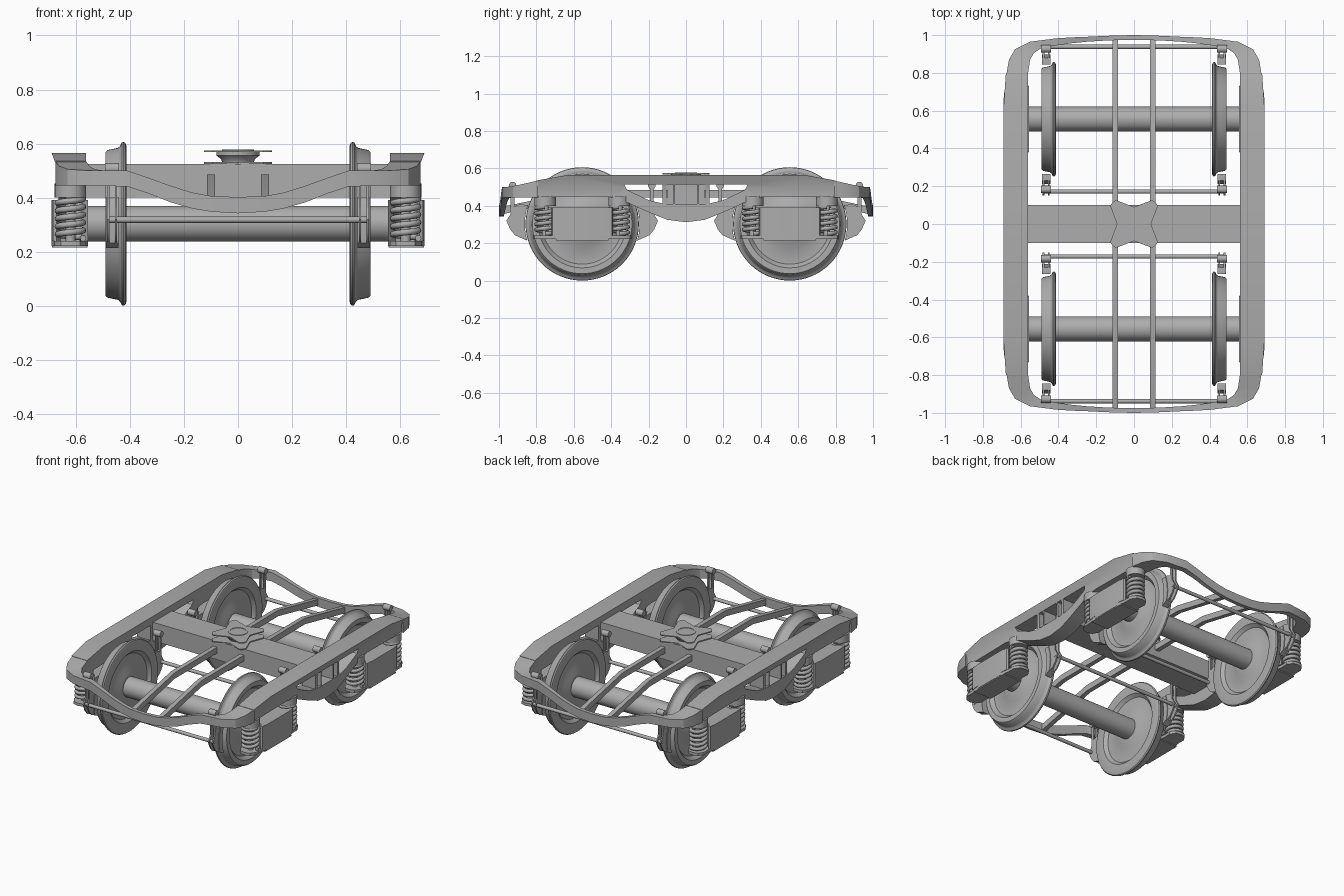
import bpy, bmesh, math
from mathutils import Vector

if "Cube" in bpy.data.objects:
    bpy.data.objects.remove(bpy.data.objects["Cube"])

AX_Y, AX_Z = 0.555, 0.303      # axle position
SIDES = [(sx, sy) for sx in (-1, 1) for sy in (-1, 1)]

grey = bpy.data.materials.new("steel grey")
grey.diffuse_color = (0.42, 0.42, 0.42, 1)
grey.use_nodes = True
grey.node_tree.nodes["Principled BSDF"].inputs["Base Color"].default_value = grey.diffuse_color


def finish(bm, name, angle=35):
    bmesh.ops.recalc_face_normals(bm, faces=bm.faces)
    me = bpy.data.meshes.new(name)
    bm.to_mesh(me)
    bm.free()
    for p in me.polygons:
        p.use_smooth = True
    me.set_sharp_from_angle(angle=math.radians(angle))
    me.materials.append(grey)
    ob = bpy.data.objects.new(name, me)
    bpy.context.scene.collection.objects.link(ob)
    return ob


def prism(name, loops, lo, hi, place, edit=None):
    """Extrude an outline (first loop) with holes from lo to hi; place maps (u, v, w) to xyz."""
    bm = bmesh.new()
    rings = []
    for w in (lo, hi):
        layer, edges = [], []
        for loop in loops:
            vs = [bm.verts.new((u, v, w)) for u, v in loop]
            edges += [bm.edges.new((vs[i - 1], vs[i])) for i in range(len(vs))]
            layer.append(vs)
        bmesh.ops.triangle_fill(bm, edges=edges, use_beauty=True, use_dissolve=False)
        rings.append(layer)
    for a, b in zip(*rings):
        for i in range(len(a)):
            bm.faces.new((a[i - 1], a[i], b[i], b[i - 1]))
    for v in bm.verts:
        v.co = Vector(place(*v.co))
    if edit:
        edit(bm)
    return finish(bm, name)


def lathe(name, profile, place, n=48):
    """Spin (along, radius) points about an axis; radius 0 ends close the shape."""
    bm = bmesh.new()
    rings = []
    for a, r in profile:
        rings.append([bm.verts.new(place(a, r * math.cos(t), r * math.sin(t)))
                      for t in (2 * math.pi * i / n for i in range(n))])
    for p, q in zip(rings, rings[1:]):
        for i in range(n):
            bm.faces.new((p[i - 1], p[i], q[i], q[i - 1]))
    bmesh.ops.remove_doubles(bm, verts=bm.verts, dist=1e-5)
    return finish(bm, name)


def rod(name, x0, x1, y, z, r, n=16):
    return lathe(name, [(x0, 0), (x0, r), (x1, r), (x1, 0)],
                 lambda a, b, c: (a, y + b, z + c), n)


def post(name, x, y, z0, z1, r, n=28):
    return lathe(name, [(z0, 0), (z0, r), (z1, r), (z1, 0)],
                 lambda a, b, c: (x + b, y + c, a), n)


def box(name, x0, x1, y0, y1, z0, z1):
    return prism(name, [[(x0, y0), (x1, y0), (x1, y1), (x0, y1)]], z0, z1,
                 lambda u, v, w: (u, v, w))


# Side frames: pierced profile, flaring outward near the top
half = [(0, .312), (.1, .325), (.2, .365), (.32, .42), (.38, .442), (.43, .45),
        (.80, .445), (.80, .535), (.63, .565)]
outline = half + [(-y, z) for y, z in reversed(half[1:])]
tri = [(.33, .513), (.125, .513), (.125, .412), (.2, .43), (.315, .485)]
holes = [tri, [(-y, z) for y, z in tri]]
for a, b in ((-.105, -.07), (-.06, .06), (.07, .105)):
    holes.append([(a, .41), (b, .41), (b, .513), (a, .513)])


def flare(bm):
    bmesh.ops.bisect_plane(bm, geom=bm.verts[:] + bm.edges[:] + bm.faces[:],
                           plane_co=(0, 0, .5), plane_no=(0, 0, 1))
    for v in bm.verts:
        if abs(v.co.x) > .6:
            v.co.x += math.copysign(max(0, v.co.z - .5) * .38, v.co.x)


for sx in (-1, 1):
    prism("side_frame", [outline] + holes, .562, .665,
          lambda u, v, w: (sx * w, u, v), flare)

# End beams: lofted around the corners and dipping in the middle
# stations: outer x, y, inner x, y, bottom z, top z
st = [(.676, .79, .562, .79, .445, .535), (.662, .87, .55, .87, .445, .517),
      (.63, .925, .53, .905, .445, .505), (.55, .965, .495, .928, .445, .5),
      (.41, .983, .41, .946, .441, .5), (.33, .988, .33, .957, .415, .473),
      (.25, .991, .25, .965, .383, .444), (.17, .995, .17, .97, .36, .419),
      (.10, .998, .10, .973, .348, .406), (0, 1, 0, .975, .342, .402)]
full = st + [(-a, b, -c, d, e, f) for a, b, c, d, e, f in reversed(st[:-1])]
for sy in (-1, 1):
    bm = bmesh.new()
    rings = [[bm.verts.new(p) for p in ((a, sy * b, e), (a, sy * b, f),
                                        (c, sy * d, f), (c, sy * d, e))]
             for a, b, c, d, e, f in full]
    for p, q in zip(rings, rings[1:]):
        for i in range(4):
            bm.faces.new((p[i - 1], p[i], q[i], q[i - 1]))
    bm.faces.new(rings[0])
    bm.faces.new(rings[-1])
    finish(bm, "end_beam", 25)

# Cross bolster and the long bars running out to the end beams
box("bolster", -.575, .575, -.1, .1, .40, .525)
bar = [(.09, .485), (.55, .485), (.98, .395), (.98, .355), (.55, .445), (.09, .445)]
for sx, sy in SIDES:
    prism("long_bar", [bar], -.015, .015, lambda u, v, w: (sx * .1 + w, sy * u, v))

# Centre pivot: two four-pointed plates around a dished ring
star = []
for k in range(4):
    for off, r in ((-8, .158), (0, .162), (8, .158), (27, .108), (45, .09), (63, .108)):
        t = math.radians(45 + 90 * k + off)
        star.append((r * math.cos(t), r * math.sin(t)))
for z in (.525, .568):
    prism("pivot_plate", [star], z, z + .007, lambda u, v, w: (u, v, w))
lathe("pivot_dish", [(.53, 0), (.53, .058), (.542, .062), (.556, .08), (.569, .08), (.569, 0)],
      lambda a, b, c: (b, c, a))
lathe("pivot_ring", [(.574, .05), (.578, .05), (.578, .06), (.574, .06), (.574, .05)],
      lambda a, b, c: (b, c, a))

# Axles and wheels
wheel = [(.42, .05), (.42, .095), (.435, .125), (.435, .21), (.415, .23), (.412, .285),
         (.416, .298), (.423, .303), (.43, .301), (.437, .287), (.445, .281), (.483, .273),
         (.49, .266), (.49, .235), (.465, .215), (.465, .13), (.485, .1), (.485, .05)]
for sy in (-1, 1):
    rod("axle", -.56, .56, sy * AX_Y, AX_Z, .066, 40)
for sx, sy in SIDES:
    lathe("wheel", wheel, lambda a, b, c: (sx * a, sy * AX_Y + b, AX_Z + c), 64)

# Axle boxes: bottom tray with spring seats, and a body hollowed around the springs
SPR_X, SPR_U = .62, .198
tray_q = [(.555, .10), (.565, .17), (.562, .22), (.585, .255), (.62, .263),
          (.655, .255), (.678, .22), (.678, .17), (.69, .10)]
tray = tray_q + [(x, -u) for x, u in reversed(tray_q)]
body_q = [(.555, .18), (.568, .165), (.583, .137), (.62, .125),
          (.657, .137), (.672, .165), (.684, .16), (.69, .11)]
body = body_q + [(x, -u) for x, u in reversed(body_q)]
lower = [(.556, .14), (.556, -.14), (.688, -.14), (.688, .14)]


def helix(name, x, y, z0, z1, turns=5, R=.047, r=.0115, n=20, m=8):
    bm = bmesh.new()
    rings = []
    for i in range(turns * n + 1):
        t = 2 * math.pi * i / n
        z = z0 + (z1 - z0) * i / (turns * n)
        rings.append([bm.verts.new((x + (R + r * math.cos(s)) * math.cos(t),
                                    y + (R + r * math.cos(s)) * math.sin(t),
                                    z + r * math.sin(s)))
                      for s in (2 * math.pi * j / m for j in range(m))])
    for p, q in zip(rings, rings[1:]):
        for j in range(m):
            bm.faces.new((p[j - 1], p[j], q[j], q[j - 1]))
    bm.faces.new(rings[0])
    bm.faces.new(rings[-1])
    return finish(bm, name, 60)


for sx, sy in SIDES:
    put = lambda u, v, w: (sx * u, sy * AX_Y + v, w)
    prism("axle_box_tray", [tray], .222, .24, put)
    prism("axle_box_body", [body], .24, .392, put)
    prism("axle_box_base", [lower], .215, .222, put)
    for d in (-1, 1):
        y = sy * AX_Y + d * SPR_U
        helix("spring", sx * SPR_X, y, .25, .395)
        post("spring_core", sx * SPR_X, y, .235, .40, .018, 16)
        post("spring_cup", sx * SPR_X, y, .40, .452, .058)

# Brakes: paired cheek plates and shoe hugging each wheel, hanger and cross rods
arc = [(.307 * math.cos(t), .307 * math.sin(t)) for t in
       (math.radians(a) for a in (-17, -10, -3, 4, 11, 19))]
cheek = arc + [(.335, .105), (.37, .09), (.385, .05), (.405, .017), (.385, -.03), (.36, -.06)]
shoe = arc + [(.325, .1), (.338, .05), (.343, 0), (.335, -.07)]
hanger = [(.362, .06), (.382, .06), (.382, .215), (.362, .215)]
for sx, sy in SIDES:
    for d in (-1, 1):
        put = lambda u, v, w: (sx * w, sy * AX_Y + d * u, AX_Z + v)
        for x in (.447, .475):
            prism("brake_cheek", [cheek], x, x + .009, put)
            prism("brake_hanger", [hanger], x, x + .009, put)
        prism("brake_shoe", [shoe], .443, .488, put)
        y = sy * AX_Y + d * .372
        rod("hanger_pin", sx * .44, sx * .492, y, .508, .02)
for sy in (-1, 1):
    for d in (-1, 1):
        rod("brake_rod", -.485, .485, sy * AX_Y + d * .383, .318, .0115)
